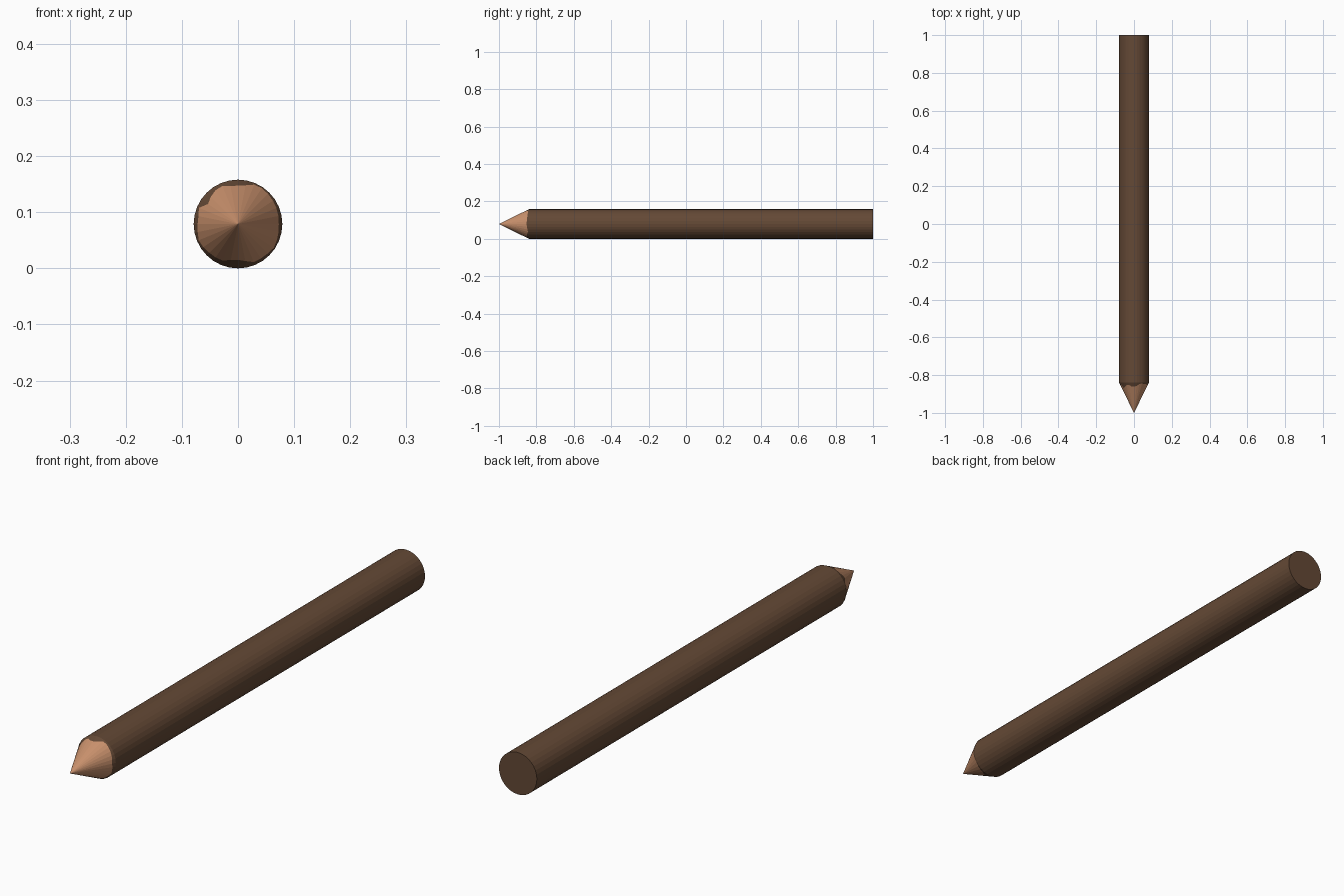
import bpy, bmesh, math

if "Cube" in bpy.data.objects:
    bpy.data.objects.remove(bpy.data.objects["Cube"])

R, N = 0.079, 32
BACK, SHOULDER, TIP = 1.0, -0.84, -1.0


def material(name, colour):
    m = bpy.data.materials.new(name)
    m.diffuse_color = (*colour, 1)
    m.use_nodes = True
    m.node_tree.nodes["Principled BSDF"].inputs["Base Color"].default_value = m.diffuse_color
    return m


bark = material("bark", (0.127, 0.066, 0.036))
wood = material("bare_wood", (0.58, 0.28, 0.15))

# Ragged edge where the bark was cut away: (angle in degrees, fraction of radius)
EDGE = [(0, .92), (13, .93), (35, .95), (56, .97), (68, .96), (82, .87), (98, .86),
        (113, .93), (127, .91), (146, .81), (156, .96), (168, .91), (180, .91),
        (193, .93), (206, .97), (220, .92), (235, .91), (250, .89), (264, .79),
        (278, .83), (294, .94), (310, .93), (326, .97), (343, .94), (360, .92)]


def edge_radius(deg):
    for (a, r), (b, s) in zip(EDGE, EDGE[1:]):
        if a <= deg <= b:
            return R * (r + (s - r) * (deg - a) / (b - a))


def ring(bm, y, radius):
    verts = []
    for i in range(N):
        deg = 360 * i / N
        t = math.radians(deg)
        r = radius(deg)
        verts.append(bm.verts.new((r * math.cos(t), y(r), R + r * math.sin(t))))
    return verts


def bridge(bm, a, b):
    for i in range(N):
        j = (i + 1) % N
        bm.faces.new((a[i], a[j], b[j], b[i]))


def finish(bm, name, mat):
    bmesh.ops.recalc_face_normals(bm, faces=bm.faces)
    me = bpy.data.meshes.new(name)
    bm.to_mesh(me)
    bm.free()
    me.materials.append(mat)
    ob = bpy.data.objects.new(name, me)
    bpy.context.collection.objects.link(ob)
    return ob


def cone_y(r):
    return TIP + (SHOULDER - TIP) * r / R


# Bark-covered pole with its ragged sharpened shoulder
bm = bmesh.new()
back = ring(bm, lambda r: BACK, lambda d: R)
shoulder = ring(bm, lambda r: SHOULDER, lambda d: R)
ragged = ring(bm, cone_y, edge_radius)
bm.faces.new(back)
bridge(bm, back, shoulder)
bridge(bm, shoulder, ragged)
finish(bm, "pole", bark)

# Bare carved point
bm = bmesh.new()
rim = ring(bm, cone_y, edge_radius)
apex = bm.verts.new((0, TIP, R))
for i in range(N):
    bm.faces.new((rim[i], apex, rim[(i + 1) % N]))
point = finish(bm, "carved_point", wood)
# An open fan needs its normals facing forward
if sum(p.normal.y for p in point.data.polygons) > 0:
    point.data.flip_normals()
